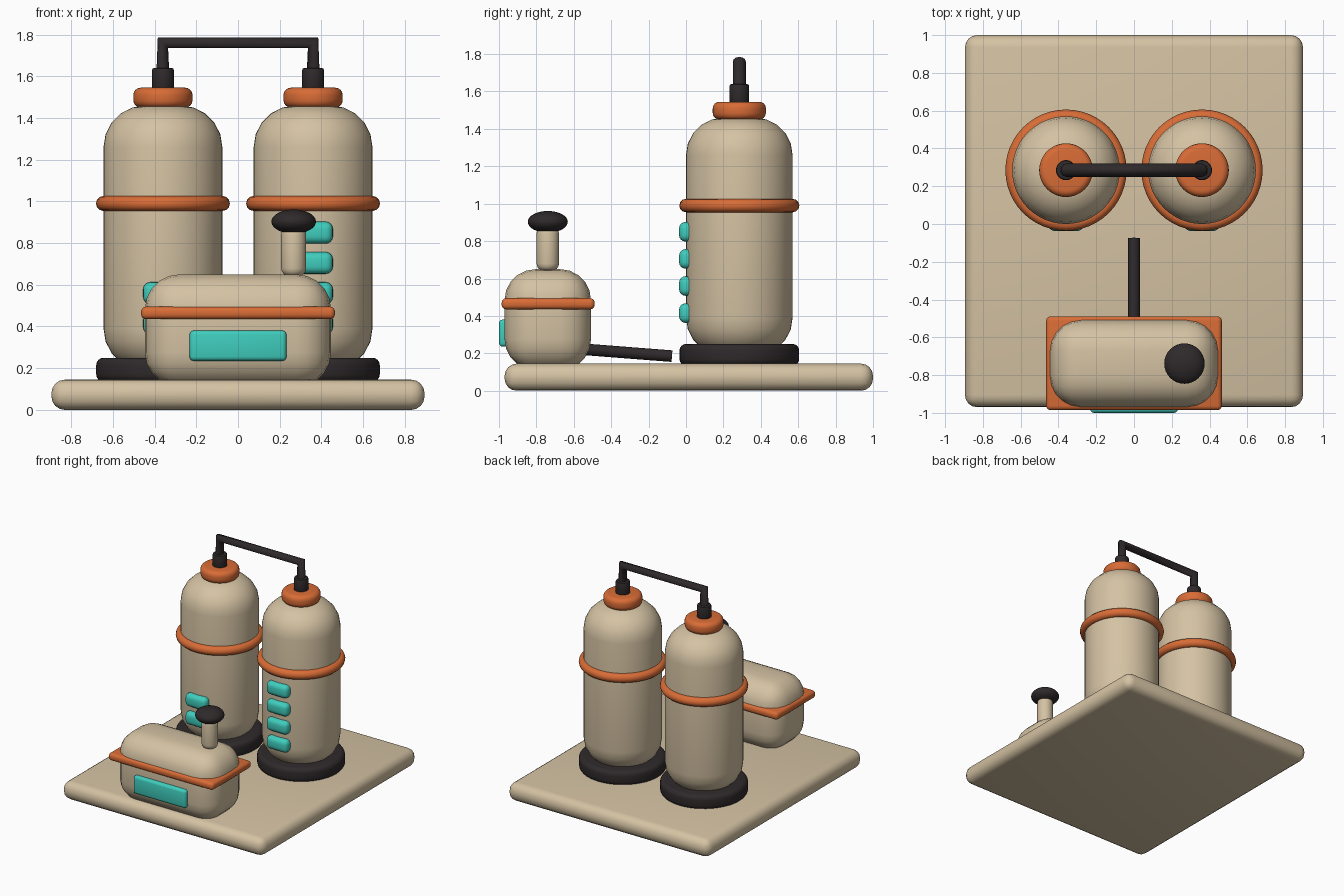
import bpy, math
from mathutils import Vector

if "Cube" in bpy.data.objects:
    bpy.data.objects.remove(bpy.data.objects["Cube"])


def material(name, rgb):
    m = bpy.data.materials.new(name)
    m.diffuse_color = (*rgb, 1)
    m.use_nodes = True
    m.node_tree.nodes["Principled BSDF"].inputs["Base Color"].default_value = m.diffuse_color
    return m


BEIGE = material("beige", (0.66, 0.54, 0.365))
ORANGE = material("orange", (0.69, 0.15, 0.037))
TEAL = material("teal", (0.05, 0.61, 0.51))
BLACK = material("black", (0.028, 0.022, 0.023))


def finish(name, mat, bevel=0, segments=4):
    """Name, colour, round and smooth the active object."""
    ob = bpy.context.object
    ob.name = name
    ob.data.materials.clear()
    ob.data.materials.append(mat)
    bpy.ops.object.transform_apply(location=False, rotation=False, scale=True)
    if bevel:
        mod = ob.modifiers.new("round", 'BEVEL')
        mod.width = bevel
        mod.segments = segments
        mod.limit_method = 'ANGLE'
        mod.angle_limit = math.radians(40)
        bpy.ops.object.modifier_apply(modifier="round")
    bpy.ops.object.shade_smooth_by_angle(angle=math.radians(40))
    return ob


def box(name, mat, centre, size, bevel, segments=4):
    bpy.ops.mesh.primitive_cube_add(size=1, location=centre)
    bpy.context.object.scale = size
    return finish(name, mat, bevel, segments)


def cylinder(name, mat, x, y, z0, z1, r, bevel, segments=4):
    bpy.ops.mesh.primitive_cylinder_add(vertices=48, radius=r, depth=z1 - z0,
                                        location=(x, y, (z0 + z1) / 2))
    return finish(name, mat, bevel, segments)


def pipe(name, points, r):
    cu = bpy.data.curves.new(name, 'CURVE')
    cu.dimensions = '3D'
    cu.bevel_depth = r
    cu.bevel_resolution = 4
    cu.use_fill_caps = True
    sp = cu.splines.new('POLY')
    sp.points.add(len(points) - 1)
    for p, co in zip(sp.points, points):
        p.co = (*co, 1)
    cu.materials.append(BLACK)
    ob = bpy.data.objects.new(name, cu)
    bpy.context.collection.objects.link(ob)


# Base slab
box("base", BEIGE, (0, 0.015, 0.0725), (1.79, 1.97, 0.145), 0.065)

# Two tanks with foot, band, cap, nozzle and indicator lights
TX, TY = 0.36, 0.285
for side, x, lights in (("left", -TX, 2), ("right", TX, 4)):
    cylinder(side + "_tank", BEIGE, x, TY, 0.19, 1.46, 0.285, 0.2, 5)
    cylinder(side + "_tank_foot", BLACK, x, TY, 0.135, 0.25, 0.32, 0.035)
    bpy.ops.mesh.primitive_torus_add(location=(x, TY, 0.99), major_radius=0.285,
                                     minor_radius=0.036, major_segments=48,
                                     minor_segments=12)
    finish(side + "_tank_band", ORANGE)
    cylinder(side + "_tank_cap", ORANGE, x, TY, 1.45, 1.545, 0.142, 0.035)
    cylinder(side + "_nozzle", BLACK, x, TY, 1.53, 1.64, 0.053, 0.012, 2)
    for i in range(lights):
        box(f"{side}_light_{i + 1}", TEAL, (x, 0.003, 0.415 + 0.145 * i),
            (0.19, 0.08, 0.105), 0.035)

# Pipe linking the tanks, and floor hose to the control box
pipe("link_pipe", [(-TX, TY, 1.52), (-TX, TY, 1.76),
                   (TX, TY, 1.76), (TX, TY, 1.52)], 0.035)
pipe("floor_hose", [(0, -0.075, 0.185), (0, -0.54, 0.221)], 0.031)

# Control box with band and front panel
BY = -0.739
box("control_box", BEIGE, (0, BY, 0.38), (0.892, 0.462, 0.54), 0.165, 5)
box("control_box_band", ORANGE, (0, BY + 0.002, 0.465), (0.93, 0.497, 0.06), 0.024)
box("front_panel", TEAL, (0, -0.965, 0.308), (0.465, 0.07, 0.145), 0.02, 3)

# Plunger with flattened knob
cylinder("plunger_stem", BEIGE, 0.267, BY, 0.64, 0.88, 0.06, 0.04)
bpy.ops.mesh.primitive_uv_sphere_add(segments=32, ring_count=16, radius=1,
                                     location=(0.267, BY, 0.903))
bpy.context.object.scale = (0.107, 0.107, 0.058)
finish("plunger_knob", BLACK)
